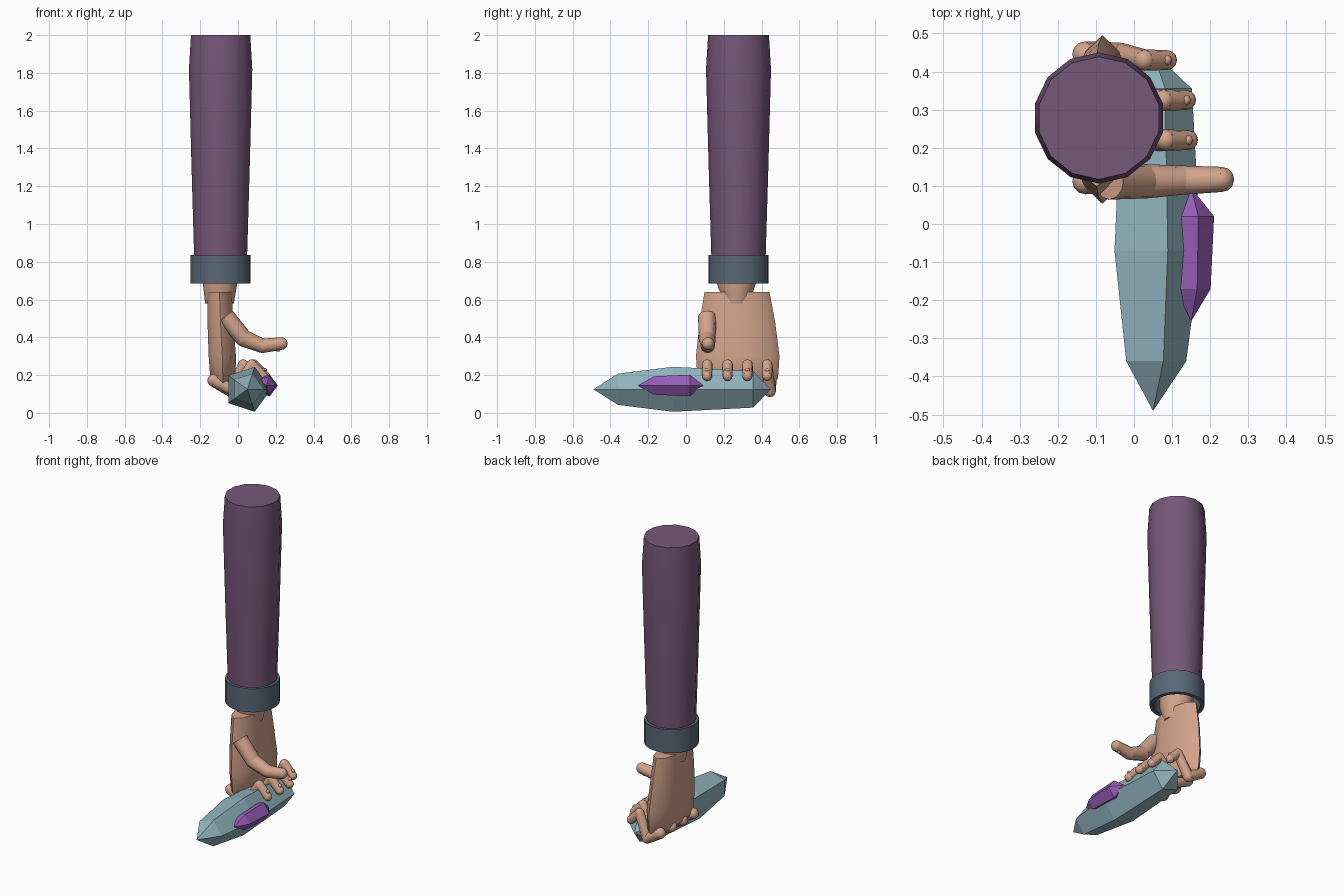
import bpy, bmesh, math
from mathutils import Vector

cube = bpy.data.objects.get("Cube")
if cube:
    bpy.data.objects.remove(cube, do_unlink=True)


def material(name, rgb):
    m = bpy.data.materials.new(name)
    m.use_nodes = True
    m.diffuse_color = (*rgb, 1)
    bsdf = m.node_tree.nodes["Principled BSDF"]
    bsdf.inputs["Base Color"].default_value = (*rgb, 1)
    bsdf.inputs["Roughness"].default_value = 0.8
    return m


SKIN = material("skin", (0.65, 0.37, 0.26))
SLEEVE = material("plum cloth", (0.18, 0.095, 0.19))
CUFF = material("slate cuff", (0.10, 0.135, 0.18))
CRYSTAL = material("pale teal crystal", (0.28, 0.45, 0.51))
VIOLET = material("violet crystal", (0.30, 0.11, 0.47))


def finish(name, bm, mat, smooth=None):
    bmesh.ops.recalc_face_normals(bm, faces=bm.faces[:])
    me = bpy.data.meshes.new(name)
    bm.to_mesh(me)
    bm.free()
    me.materials.append(mat)
    ob = bpy.data.objects.new(name, me)
    bpy.context.collection.objects.link(ob)
    if smooth:
        bpy.ops.object.select_all(action='DESELECT')
        ob.select_set(True)
        bpy.context.view_layer.objects.active = ob
        bpy.ops.object.shade_smooth_by_angle(angle=math.radians(smooth))
    return ob


def bridge(bm, a, b):
    n = len(a)
    for i in range(n):
        j = (i + 1) % n
        bm.faces.new((a[i], a[j], b[j], b[i]))


def loft(name, rings, sides, mat, smooth=None, closed=False):
    """Vertical loft; each ring is (z, centre x, centre y, half x, half y)."""
    bm = bmesh.new()
    loops = []
    for z, cx, cy, hx, hy in rings:
        angles = [math.tau * (i / sides) + math.pi / 2 for i in range(sides)]
        loops.append([bm.verts.new((cx + hx * math.cos(t), cy + hy * math.sin(t), z)) for t in angles])
    for a, b in zip(loops, loops[1:]):
        bridge(bm, a, b)
    if closed:
        bridge(bm, loops[-1], loops[0])
    else:
        bm.faces.new(loops[0])
        bm.faces.new(loops[-1])
    return finish(name, bm, mat, smooth)


def gem(name, x, z, front, back, rings, mat):
    """Five-sided crystal along y, pointed at both ends."""
    bm = bmesh.new()
    loops = []
    for y, r in rings:
        angles = [math.tau * i / 5 for i in range(5)]
        loops.append([bm.verts.new((x + r * math.cos(t), y, z + r * math.sin(t))) for t in angles])
    for a, b in zip(loops, loops[1:]):
        bridge(bm, a, b)
    for loop, y in ((loops[0], front), (loops[-1], back)):
        tip = bm.verts.new((x, y, z))
        for i in range(5):
            bm.faces.new((loop[i], loop[(i + 1) % 5], tip))
    return finish(name, bm, mat)


def digit(name, path, radii, first_ball=True, nail_side=1):
    """Tapered segments joined by balls, with a small nail on the last one."""
    bm = bmesh.new()
    pts = [Vector(p) for p in path]
    for a, b, ra, rb in zip(pts, pts[1:], radii, radii[1:]):
        d = b - a
        turn = d.to_track_quat('Z', 'Y').to_matrix().to_4x4()
        turn.translation = (a + b) / 2
        bmesh.ops.create_cone(bm, cap_ends=True, segments=12, radius1=ra, radius2=rb,
                              depth=d.length, matrix=turn)
    for i, (p, r) in enumerate(zip(pts, radii)):
        if i or first_ball:
            ball = bmesh.ops.create_uvsphere(bm, u_segments=12, v_segments=8, radius=r)
            bmesh.ops.translate(bm, verts=ball["verts"], vec=p)
    d = (pts[-1] - pts[-2]).normalized()
    out = Vector((-d.z, 0, d.x)) * nail_side
    nail = bmesh.ops.create_uvsphere(bm, u_segments=8, v_segments=6, radius=0.014)
    bmesh.ops.translate(bm, verts=nail["verts"],
                        vec=pts[-1] - d * 0.022 + out * (radii[-1] - 0.006))
    return finish(name, bm, SKIN, 40)


# Sleeve and hollow cuff
SX, SY = -0.092, 0.278
loft("sleeve", [(z, SX, SY, r, r) for z, r in
                ((0.80, 0.143), (1.3, 0.158), (1.82, 0.172), (2.0, 0.161))], 14, SLEEVE, 30)
loft("cuff", [(z, SX, SY, r, r) for z, r in
              ((0.685, 0.159), (0.835, 0.159), (0.835, 0.135), (0.685, 0.135))],
     28, CUFF, 30, closed=True)

# Wrist and palm
loft("wrist", [(0.58, -0.098, 0.267, 0.078, 0.066), (0.68, -0.095, 0.267, 0.093, 0.102),
               (0.81, -0.095, 0.272, 0.10, 0.108)], 14, SKIN, 40)
loft("palm", [(0.64, -0.098, 0.27, 0.068, 0.172), (0.48, -0.093, 0.272, 0.072, 0.20),
              (0.30, -0.083, 0.274, 0.076, 0.221), (0.18, -0.08, 0.274, 0.07, 0.213),
              (0.155, -0.08, 0.274, 0.05, 0.19)], 10, SKIN, 40)

# Thumb
digit("thumb", [(-0.065, 0.112, 0.51), (0.03, 0.112, 0.395), (0.13, 0.115, 0.355), (0.23, 0.117, 0.367)],
      [0.048, 0.045, 0.038, 0.033], first_ball=False, nail_side=-1)

# Four curled fingers: y, sideways shift of the curled end
for name, y, base_y, shift in (("index", 0.112, 0.112, -0.01), ("middle", 0.22, 0.222, 0),
                               ("ring", 0.325, 0.33, -0.005), ("little", 0.43, 0.445, -0.055)):
    digit(name + "_finger",
          [(-0.128, base_y, 0.172), (-0.01 + shift / 2, base_y, 0.115),
           (0.083 + shift, y, 0.255), (0.142 + shift, y, 0.195)],
          [0.034, 0.031, 0.028, 0.026])

# Held crystal with a smaller shard on its side
gem("large_crystal", 0.05, 0.125, -0.49, 0.45,
    [(-0.36, 0.087), (-0.07, 0.125), (0.355, 0.102)], CRYSTAL)
gem("crystal_shard", 0.15, 0.145, -0.255, 0.095,
    [(-0.17, 0.051), (0.02, 0.06)], VIOLET)
